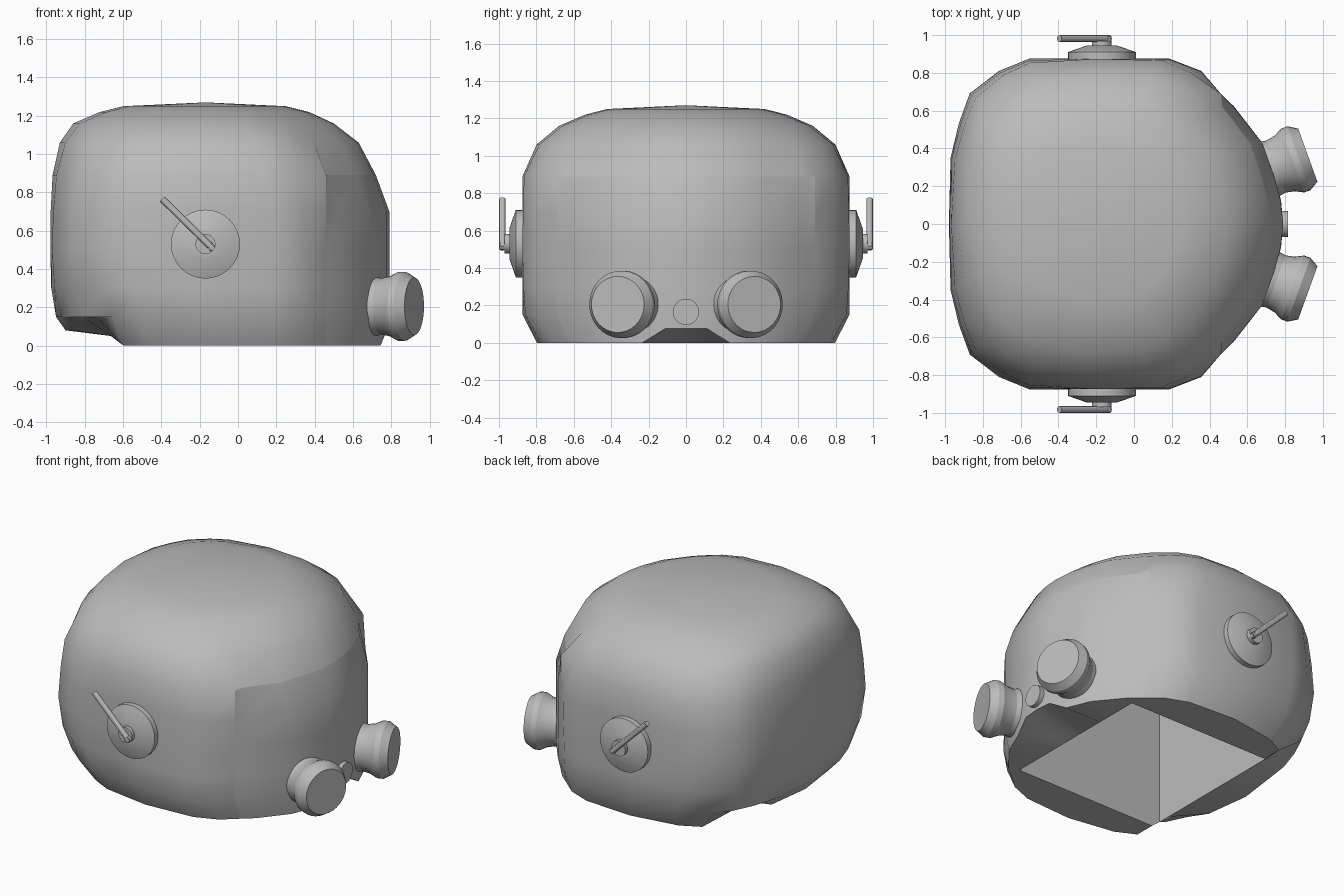
import bpy, bmesh, math
from mathutils import Vector, Matrix

cube = bpy.data.objects.get("Cube")
if cube:
    bpy.data.objects.remove(cube, do_unlink=True)

grey = bpy.data.materials.new("plain_grey")
grey.use_nodes = True
GREY = (0.5, 0.5, 0.5, 1)
grey.diffuse_color = GREY
grey.node_tree.nodes["Principled BSDF"].inputs["Base Color"].default_value = GREY


def finish(name, bm, angle=30):
    bmesh.ops.recalc_face_normals(bm, faces=bm.faces)
    mesh = bpy.data.meshes.new(name)
    bm.to_mesh(mesh)
    bm.free()
    mesh.materials.append(grey)
    obj = bpy.data.objects.new(name, mesh)
    bpy.context.collection.objects.link(obj)
    bpy.ops.object.select_all(action="DESELECT")
    obj.select_set(True)
    bpy.context.view_layer.objects.active = obj
    bpy.ops.object.shade_smooth_by_angle(angle=math.radians(angle))
    return obj


def bridge(bm, lo, hi):
    """Quads between two closed loops of equal length."""
    for i in range(len(lo)):
        j = (i + 1) % len(lo)
        bm.faces.new((lo[i], lo[j], hi[j], hi[i]))


def turned(name, profile, origin, axis, sides=32, angle=30):
    """Lathe (distance, radius) stations along an axis, capped at both ends."""
    bm = bmesh.new()
    turn = Vector((0, 0, 1)).rotation_difference(Vector(axis)).to_matrix().to_4x4()
    place = Matrix.Translation(origin) @ turn
    rings = []
    for d, r in profile:
        rings.append([bm.verts.new(place @ Vector((r * math.cos(a), r * math.sin(a), d)))
                      for a in (math.tau * i / sides for i in range(sides))])
    for lo, hi in zip(rings, rings[1:]):
        bridge(bm, lo, hi)
    bm.faces.new(rings[0])
    bm.faces.new(rings[-1])
    return finish(name, bm, angle)


# Helmet shell: half plan outline, mirrored and lofted through height stations
half = [(1, 0), (.985, .14), (.945, .29), (.875, .49), (.7, .71), (.625, .79), (.51, .926),
        (.32, 1), (-.1, 1), (-.52, 1), (-.7, .926), (-.875, .79), (-.94, .61),
        (-.99, .4), (-1, 0)]
outline = half + [(u, -w) for u, w in reversed(half[1:-1])]
count = len(outline)
panel = half.index((.625, .79))
# height, back x, front x, half width, roundness
stations = [(0, -.9, .785, .8, .6), (.15, -.95, .79, .875, .38), (.3, -.975, .79, .875, .15),
            (.5, -.98, .79, .875, 0), (.7, -.978, .79, .875, .08),
            (.89, -.968, .72, .875, .22), (1.06, -.93, .63, .8, .42),
            (1.16, -.86, .5, .68, .65), (1.22, -.72, .37, .54, .85), (1.25, -.6, .25, .42, 1)]


def rim_lift(x, y):
    """Raised rear rim, higher at its corners, and a raised notch under the front."""
    if x < -.65:
        return .14 if abs(y) > .4 else .08
    return .075 if x > .6 and abs(y) < .15 else 0


bm = bmesh.new()
rings = []
for z, x0, x1, width, roundness in stations:
    ring = []
    for i, (u, w) in enumerate(outline):
        p = Vector((u, w))
        p = p.lerp(p.normalized(), roundness)
        x, y = (x0 + x1) / 2 + p.x * (x1 - x0) / 2, p.y * width
        if i in (panel, count - panel) and z < .9:
            x, y = .46, math.copysign(.69 if z else .63, w)
        ring.append(bm.verts.new((x, y, z if z else rim_lift(x, y))))
    rings.append(ring)
for lo, hi in zip(rings, rings[1:]):
    bridge(bm, lo, hi)
crown = bm.verts.new((-.17, 0, 1.27))
for i in range(count):
    bm.faces.new((rings[-1][i], rings[-1][(i + 1) % count], crown))

# Underside and box-shaped head opening, following the rim points
hole, roof = [], []
for v in rings[0]:
    x, y = min(.47, max(-.66, v.co.x)), min(.54, max(-.54, v.co.y))
    hole.append(bm.verts.new((x, y, .05 if x < -.65 else 0)))
    roof.append(bm.verts.new((x * .75 if x > 0 else x, y, 1)))
bridge(bm, rings[0], hole)
bridge(bm, hole, roof)
bm.faces.new(roof)

# Crisp rim and crisp border of the front face panel
for i in range(count):
    bm.edges.get((rings[0][i], rings[0][(i + 1) % count])).smooth = False
for lo, hi in zip(rings[:5], rings[1:6]):
    for i in (panel, count - panel):
        bm.edges.get((lo[i], hi[i])).smooth = False
for i in range(-panel, panel):
    bm.edges.get((rings[5][i], rings[5][i + 1])).smooth = False
bmesh.ops.remove_doubles(bm, verts=hole + roof, dist=.0001)
finish("helmet_shell", bm, 35)

# Paired side and front parts
for side, label in ((1, "left"), (-1, "right")):
    hub = Vector((-.17, side * .87, .53))
    turned(label + "_ear_disc", [(0, .18), (.04, .18), (.075, .08), (.075, .052), (.1, .052)],
           hub, (0, side, 0))
    # Aerial rod with a short bent stub at the hub
    start, end = Vector((-.13, side * .982, .505)), Vector((-.395, side * .982, .765))
    turned(label + "_aerial", [(0, .018), ((end - start).length, .018)],
           start, (end - start).normalized(), 12)
    turned(label + "_aerial_stub", [(0, .02), (.05, .02)],
           (-.14, side * .945, .515), (0, side, 0), 12)
    turned(label + "_front_lamp",
           [(-.3, .155), (-.22, .155), (-.18, .147), (-.13, .157), (-.085, .18),
            (-.05, .18), (0, .15)],
           (.92, side * .365, .205), (.94, side * .34, 0), angle=16)

turned("front_button", [(0, .07), (.055, .07)], (.76, 0, .165), (1, 0, 0))
